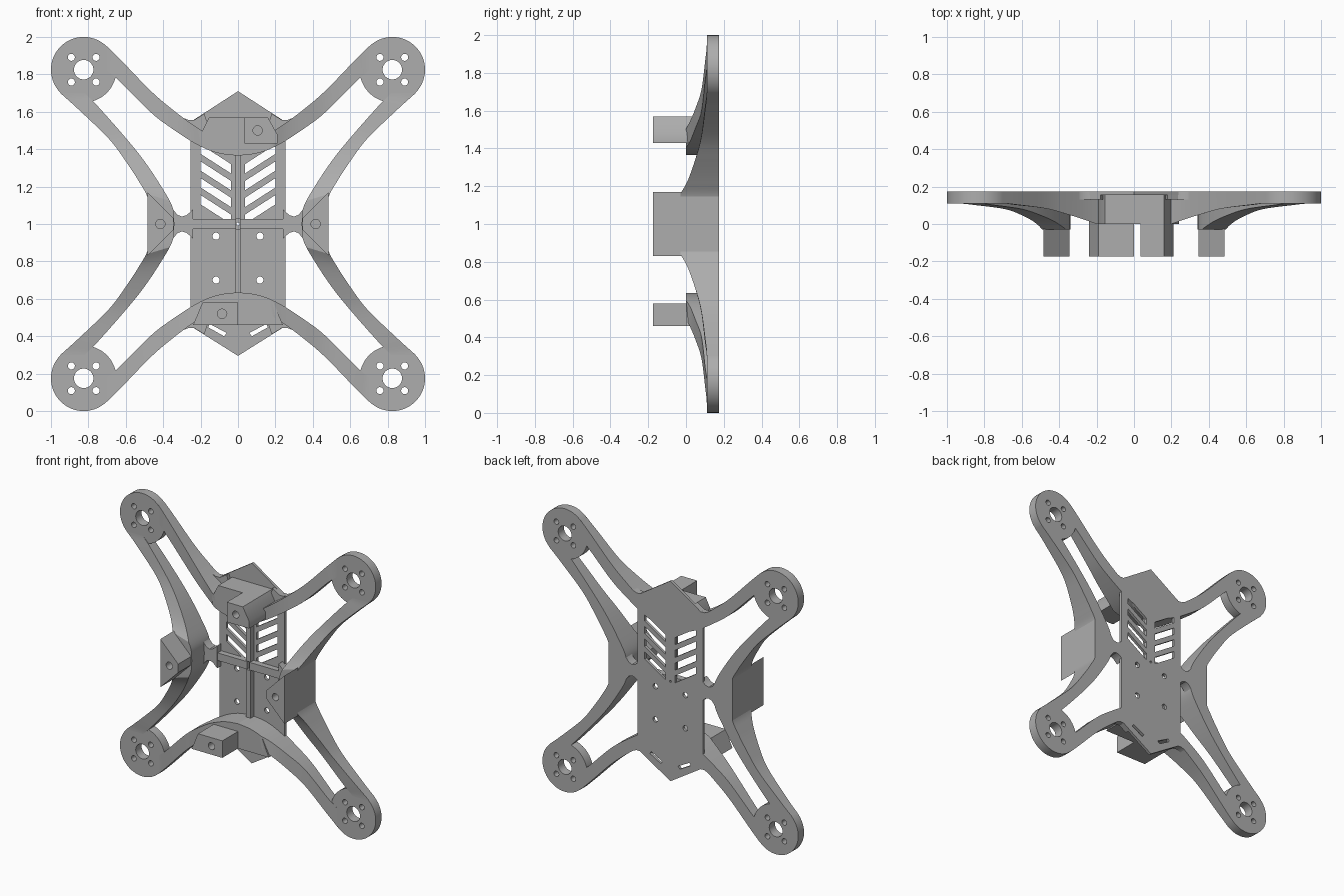
import bpy, bmesh
from math import sin, cos, pi, radians
from mathutils import Vector

cube = bpy.data.objects.get("Cube")
if cube:
    bpy.data.objects.remove(cube)

grey = bpy.data.materials.new("matte_grey")
grey.use_nodes = True
COLOUR = (0.42, 0.42, 0.42, 1)
grey.diffuse_color = COLOUR
grey.node_tree.nodes["Principled BSDF"].inputs["Base Color"].default_value = COLOUR

BACK = 0.175       # shared flat back plane
MID = 1.0          # height of the frame centre
QUADRANTS = [("left_upper", 1, 1), ("right_upper", -1, 1),
             ("left_lower", 1, -1), ("right_lower", -1, -1)]


def finish(name, mesh):
    ob = bpy.data.objects.new(name, mesh)
    bpy.context.collection.objects.link(ob)
    mesh.materials.clear()
    mesh.materials.append(grey)
    bpy.context.view_layer.objects.active = ob
    for o in bpy.context.selected_objects:
        o.select_set(False)
    ob.select_set(True)
    bpy.ops.object.shade_smooth_by_angle(angle=radians(30))
    return ob


def circle(x, z, r, n=32):
    return [(x + r * cos(2 * pi * i / n), z + r * sin(2 * pi * i / n)) for i in range(n)]


def flip(points, sx=1, sz=1):
    return [(x * sx, z * sz) for x, z in points]


def plate(name, outline, front, back, holes=()):
    """Extrude an outline with holes; heights are relative to the frame centre."""
    curve = bpy.data.curves.new(name + "_outline", "CURVE")
    curve.dimensions = "2D"
    curve.fill_mode = "BOTH"
    curve.extrude = (back - front) / 2
    for loop in [outline, *holes]:
        s = curve.splines.new("POLY")
        s.points.add(len(loop) - 1)
        for p, (x, z) in zip(s.points, loop):
            p.co = (x, z, 0, 1)
        s.use_cyclic_u = True
    tmp = bpy.data.objects.new(name + "_tmp", curve)
    bpy.context.collection.objects.link(tmp)
    bpy.context.view_layer.update()
    dg = bpy.context.evaluated_depsgraph_get()
    mesh = bpy.data.meshes.new_from_object(tmp.evaluated_get(dg))
    bpy.data.objects.remove(tmp)
    bm = bmesh.new()
    bm.from_mesh(mesh)
    bmesh.ops.remove_doubles(bm, verts=bm.verts, dist=1e-5)
    for v in bm.verts:
        x, z, d = v.co
        v.co = (x, (front + back) / 2 - d, z + MID)
    bmesh.ops.recalc_face_normals(bm, faces=bm.faces)
    bm.to_mesh(mesh)
    bm.free()
    return finish(name, mesh)


def spline(points, steps=6):
    """Smooth curve through the points."""
    p = [Vector(q) for q in points]
    p = [2 * p[0] - p[1]] + p + [2 * p[-1] - p[-2]]
    out = []
    for a, b, c, d in zip(p, p[1:], p[2:], p[3:]):
        for i in range(steps):
            t = i / steps
            out.append(0.5 * (2 * b + (c - a) * t + (2 * a - 5 * b + 4 * c - d) * t * t
                              + (3 * b - a - 3 * c + d) * t ** 3))
    return out + [p[-2]]


def band(name, outer, inner, peak, reach, sx, sz):
    """Curved arm rail that gets deeper towards the body."""
    bm = bmesh.new()
    rings = []
    pairs = list(zip(spline(outer), spline(inner)))
    for i, (o, n) in enumerate(pairs):
        t = min(1, i / (len(pairs) - 1) / reach)
        front = 0.11 + (peak - 0.11) * t ** 1.8
        rings.append([bm.verts.new((q.x * sx, y, MID + q.y * sz))
                      for q, y in ((o, front), (n, front), (n, BACK), (o, BACK))])
    for a, b in zip(rings, rings[1:]):
        for k in range(4):
            bm.faces.new((a[k], a[(k + 1) % 4], b[(k + 1) % 4], b[k]))
    bm.faces.new(rings[0])
    bm.faces.new(rings[-1])
    bmesh.ops.recalc_face_normals(bm, faces=bm.faces)
    mesh = bpy.data.meshes.new(name)
    bm.to_mesh(mesh)
    bm.free()
    finish(name, mesh)


# Motor pads and arm rails
PAD = 0.825
end_outer = [(.70, .95), (.62, .87), (.47, .715), (.36, .62), (.24, .53), (.12, .46), (0, .43)]
end_inner = [(.70, .82), (.635, .765), (.47, .60), (.36, .515), (.22, .425), (.11, .38), (0, .365)]
side_outer = [(.95, .70), (.85, .61), (.69, .455), (.6, .335), (.525, .22), (.48, .13), (.47, 0)]
side_inner = [(.82, .70), (.75, .63), (.60, .46), (.5, .335), (.41, .2), (.35, .09), (.34, 0)]
fillet = [(.18, .59), (.235, .556), (.265, .556), (.30, .57), (.34, .6), (.25, .45), (.15, .5)]
crotch = [(.73, .82), (.645, .775), (.63, .76), (.65, .74), (.68, .73),
          (.73, .68), (.74, .65), (.76, .63), (.775, .645), (.82, .73)]
for name, sx, sz in QUADRANTS:
    cx, cz = PAD * sx, PAD * sz
    holes = [circle(cx, cz, 0.052)]
    holes += [circle(cx + a * .066, cz + b * .066, 0.019, 16) for a in (-1, 1) for b in (-1, 1)]
    plate(name + "_motor_pad", circle(cx, cz, 0.175, 64), 0.11, BACK, holes)
    band(name + "_end_rail", end_outer, end_inner, 0.0, 0.72, sx, sz)
    band(name + "_side_rail", side_outer, side_inner, -0.03, 0.78, sx, sz)
    plate(name + "_body_fillet", flip(fillet, sx, sz), 0.13, BACK)

# Body plate with vents and screw holes
hexagon = [(0, .71), (.255, .545), (.255, -.545), (0, -.705), (-.255, -.545), (-.255, .545)]
body_holes = [circle(0, 0, 0.008, 12)]
for sx in (1, -1):
    body_holes += [circle(.117 * sx, z, .019, 20) for z in (-.065, -.3)]
    for i in range(4):
        z = .40 - .09 * i
        vent = [(.2, z + .025), (.2, z - .025), (.037, z - .13), (.037, z - .08)]
        body_holes.append(flip(vent, sx))
    body_holes.append(flip([(.16, -.552), (.15, -.535), (.06, -.583), (.075, -.6)], sx))
plate("body_plate", hexagon, 0.155, BACK, body_holes)

# Stiffening ribs and side bridges
for z, name in ((.21, "upper_spine_rib"), (-.21, "lower_spine_rib")):
    plate(name, [(-.017, z - .18), (.017, z - .18), (.017, z + .18), (-.017, z + .18)], 0.115, 0.16)
for sx, side in ((1, "left"), (-1, "right")):
    plate(side + "_cross_rib", flip([(.01, -.027), (.36, -.027), (.36, .027), (.01, .027)], sx),
          0.115, 0.16)
    half = [(.24, .08), (.258, .062), (.275, .047), (.3, .04), (.325, .05), (.345, .075), (.38, .12)]
    plate(side + "_bridge", flip(half + flip(half, 1, -1)[::-1], sx), 0.11, BACK)
    # Side mounting block with a blind screw hole
    block = flip([(.485, .17), (.345, .03), (.345, -.03), (.485, -.17)], sx)
    plate(side + "_mount_front", block, -0.175, -0.03, [circle(.415 * sx, 0, .025, 24)])
    plate(side + "_mount_base", block, -0.03, BACK)

# Top and bottom mounting blocks, each with one raised half
plate("top_mount_base", [(-.2, .43), (-.2, .48), (-.155, .57), (.16, .57), (.21, .48), (.21, .43)],
      0, 0.16)
plate("top_mount_front", [(.035, .43), (.035, .57), (.16, .57), (.21, .48), (.21, .43)],
      -0.175, 0, [circle(.105, .5, .025, 24)])
plate("bottom_mount_base", [(-.24, -.54), (-.19, -.42), (.19, -.42), (.24, -.54)], 0, 0.16)
plate("bottom_mount_front", [(-.24, -.54), (-.19, -.42), (0, -.42), (0, -.54)],
      -0.175, 0, [circle(-.085, -.48, .025, 24)])
